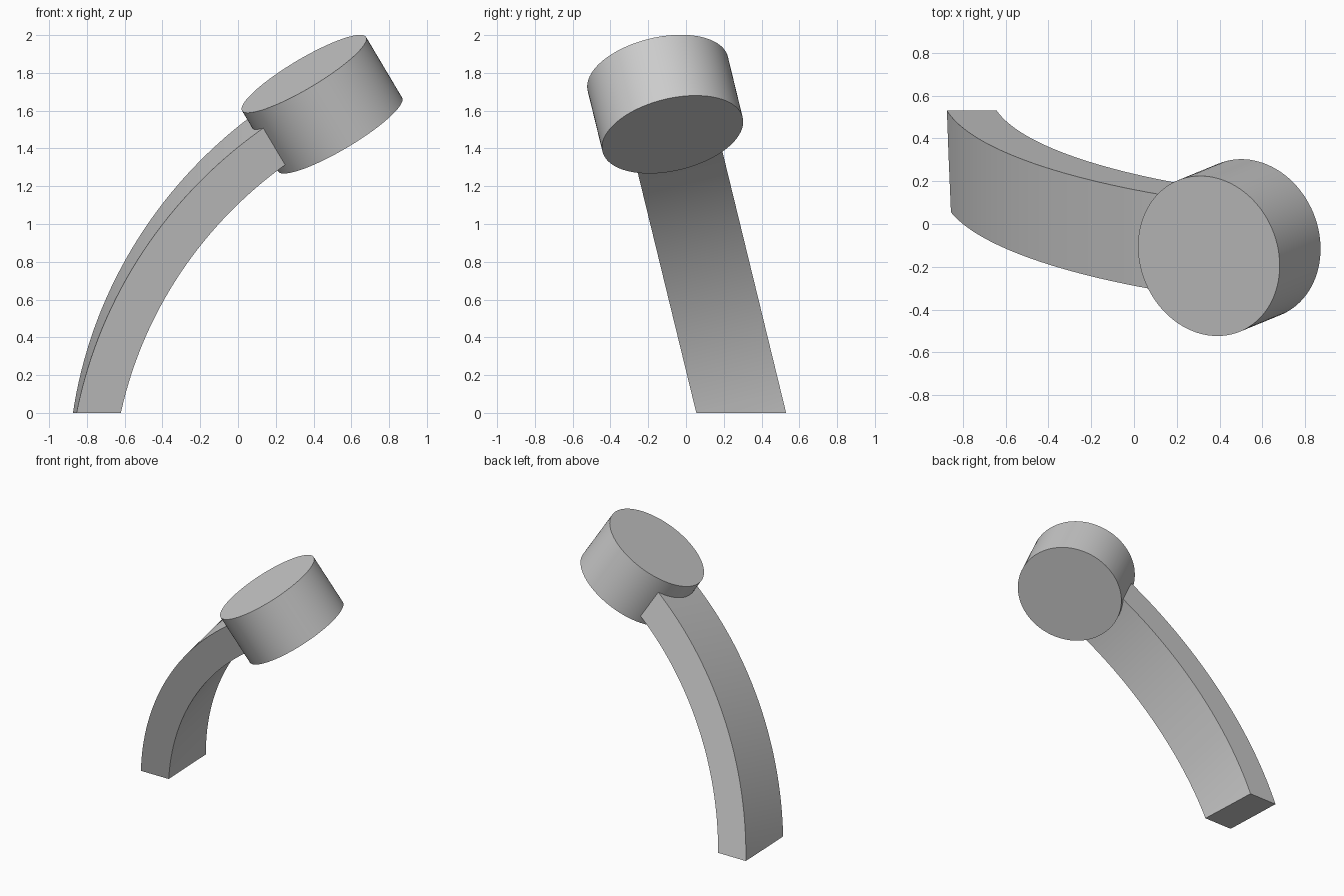
import bpy, bmesh, math
from mathutils import Matrix, Vector

if "Cube" in bpy.data.objects:
    bpy.data.objects.remove(bpy.data.objects["Cube"], do_unlink=True)

LEAN = Matrix.Rotation(math.radians(13.7), 4, 'X')   # whole body leans forward

grey = bpy.data.materials.new("plain grey")
grey.use_nodes = True
colour = (0.6, 0.6, 0.6, 1)
grey.diffuse_color = colour
grey.node_tree.nodes["Principled BSDF"].inputs["Base Color"].default_value = colour


def finish(bm, name):
    bmesh.ops.recalc_face_normals(bm, faces=bm.faces)
    mesh = bpy.data.meshes.new(name)
    bm.to_mesh(mesh)
    bm.free()
    mesh.materials.append(grey)
    obj = bpy.data.objects.new(name, mesh)
    bpy.context.collection.objects.link(obj)
    bpy.ops.object.select_all(action='DESELECT')
    obj.select_set(True)
    bpy.context.view_layer.objects.active = obj
    bpy.ops.object.shade_smooth_by_angle(angle=math.radians(30))


# Curved arm: rectangular section swept along an arc, cut flat at the floor
INNER, OUTER, BACK, FRONT, STEPS = 2.27, 2.50, 0.515, 0.053, 40
bm = bmesh.new()
rings = []
for i in range(STEPS + 1):
    a = math.radians(4 + 55 * i / STEPS)
    rings.append([bm.verts.new((1.60 - r * math.cos(a), y, -0.486 + r * math.sin(a)))
                  for r, y in ((INNER, FRONT), (OUTER, FRONT), (OUTER, BACK), (INNER, BACK))])
for lower, upper in zip(rings, rings[1:]):
    for k in range(4):
        n = (k + 1) % 4
        bm.faces.new((lower[k], lower[n], upper[n], upper[k]))
bm.faces.new(rings[0])
bm.faces.new(rings[-1])
bm.transform(LEAN)
cut = bmesh.ops.bisect_plane(bm, geom=bm.verts[:] + bm.edges[:] + bm.faces[:],
                             plane_co=Vector(), plane_no=(0, 0, 1), clear_inner=True)
bmesh.ops.contextual_create(
    bm, geom=[e for e in cut["geom_cut"] if isinstance(e, bmesh.types.BMEdge)])
finish(bm, "curved_arm")

# Drum-shaped head, square to the end of the arm
bm = bmesh.new()
bmesh.ops.create_cone(bm, cap_ends=True, segments=96, radius1=0.382, radius2=0.382, depth=0.382)
bm.transform(LEAN @ Matrix.Translation((0.445, 0.28, 1.614))
             @ Matrix.Rotation(math.radians(-30), 4, 'Y'))
finish(bm, "round_head")
